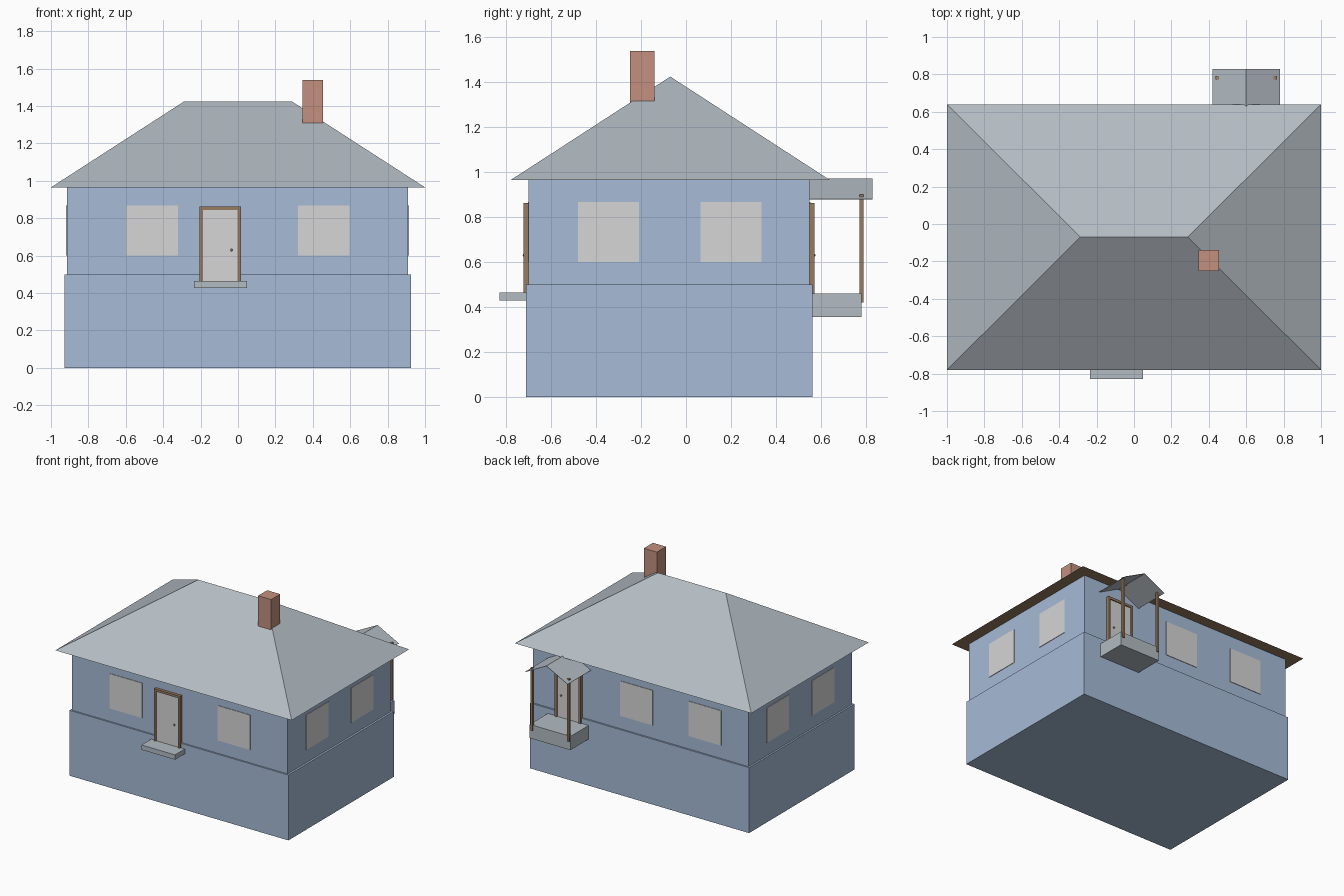
import bpy
import bmesh

cube = bpy.data.objects.get("Cube")
if cube:
    bpy.data.objects.remove(cube, do_unlink=True)


def material(name, rgb):
    m = bpy.data.materials.new(name)
    m.use_nodes = True
    color = (*rgb, 1)
    m.diffuse_color = color
    m.node_tree.nodes["Principled BSDF"].inputs["Base Color"].default_value = color
    return m


BLUE = material("blue_wall", (0.38, 0.50, 0.68))
WHITE = material("pale_grey", (0.67, 0.67, 0.67))
GREY = material("roof_grey", (0.45, 0.50, 0.54))
BRICK = material("brick_red", (0.54, 0.28, 0.21))
WOOD = material("brown_wood", (0.31, 0.20, 0.12))


def mesh_object(name, bm, *mats):
    mesh = bpy.data.meshes.new(name)
    bm.to_mesh(mesh)
    bm.free()
    for m in mats:
        mesh.materials.append(m)
    obj = bpy.data.objects.new(name, mesh)
    bpy.context.collection.objects.link(obj)
    return obj


def box(name, x, y, z, mat):
    """Box from (low, high) ranges on each axis."""
    bm = bmesh.new()
    bmesh.ops.create_cube(bm, size=1)
    for v in bm.verts:
        for i, (low, high) in enumerate((x, y, z)):
            v.co[i] = high if v.co[i] > 0 else low
    return mesh_object(name, bm, mat)


def knob(name, x, y, z):
    bm = bmesh.new()
    bmesh.ops.create_uvsphere(bm, u_segments=10, v_segments=6, radius=0.007)
    bmesh.ops.translate(bm, verts=bm.verts, vec=(x, y, z))
    return mesh_object(name, bm, WOOD)


# House body
X0, X1, Y0, Y1 = -0.915, 0.91, -0.70, 0.55
EAVE = 0.965
box("foundation", (-0.928, 0.925), (-0.712, 0.563), (0, 0.5), BLUE)
box("upper_walls", (X0, X1), (Y0, Y1), (0.5, EAVE), BLUE)

# Hipped roof with a wooden soffit
bm = bmesh.new()
corners = [bm.verts.new((x, y, EAVE)) for x, y in
           ((-1, -0.78), (1, -0.78), (1, 0.64), (-1, 0.64))]
left, right = [bm.verts.new((x, -0.07, 1.425)) for x in (-0.287, 0.287)]
a, b, c, d = corners
for face in ((a, b, right, left), (b, c, right), (c, d, left, right), (d, a, left)):
    bm.faces.new(face)
bm.faces.new((d, c, b, a)).material_index = 1
mesh_object("hipped_roof", bm, GREY, WOOD)

# Chimney
box("chimney", (0.345, 0.455), (-0.25, -0.14), (1.25, 1.54), BRICK)

# Windows as thin plates on all four walls
GLASS_Z = (0.60, 0.867)
for i, x in enumerate((-0.595, 0.32)):
    box(f"front_window_{i}", (x, x + 0.275), (Y0 - 0.004, Y0), GLASS_Z, WHITE)
for i, x in enumerate((-0.685, -0.105)):
    box(f"back_window_{i}", (x, x + 0.275), (Y1, Y1 + 0.004), GLASS_Z, WHITE)
for i, y in enumerate((-0.48, 0.065)):
    span = (y, y + 0.27)
    box(f"left_window_{i}", (X1, X1 + 0.004), span, GLASS_Z, WHITE)
    box(f"right_window_{i}", (X0 - 0.004, X0), span, GLASS_Z, WHITE)


# Doors with wooden frames
def door(name, cx, wall, out, knob_x):
    """out is the outward y direction of the wall."""
    def depth(d):
        return tuple(sorted((wall, wall + out * d)))
    half, bar, low, top = 0.11, 0.018, 0.46, 0.863
    box(name + "_door", (cx - half + bar, cx + half - bar), depth(0.015),
        (low, top - bar), WHITE)
    for side, s in (("left", 1), ("right", -1)):
        xs = sorted((cx + s * half, cx + s * (half - bar)))
        box(f"{name}_frame_{side}", xs, depth(0.023), (low, top), WOOD)
    box(name + "_frame_top", (cx - half, cx + half), depth(0.023),
        (top - bar, top), WOOD)
    knob(name + "_knob", knob_x, wall + out * 0.02, 0.63)


door("front", -0.095, Y0, -1, -0.035)
door("back", 0.60, Y1, 1, 0.66)

# Front step and back porch
box("front_step", (-0.235, 0.048), (-0.83, -0.70), (0.428, 0.465), GREY)
box("porch_floor", (0.43, 0.775), (0.55, 0.782), (0.355, 0.46), GREY)
for side, x in (("right", 0.445), ("left", 0.755)):
    box(f"porch_post_{side}", (x - 0.009, x + 0.009), (0.772, 0.79),
        (0.42, 0.90), WOOD)

# Open gabled sheet over the porch
bm = bmesh.new()
rows = [[bm.verts.new((x, y, z)) for x, z in ((0.42, 0.88), (0.60, 0.972), (0.78, 0.88))]
        for y in (Y1, 0.83)]
for i in range(2):
    bm.faces.new((rows[0][i], rows[0][i + 1], rows[1][i + 1], rows[1][i]))
bmesh.ops.recalc_face_normals(bm, faces=bm.faces)
bm.normal_update()
if bm.faces[:][0].normal.z < 0:
    bmesh.ops.reverse_faces(bm, faces=bm.faces[:])
porch_roof = mesh_object("porch_roof", bm, GREY)
thick = porch_roof.modifiers.new("thickness", "SOLIDIFY")
thick.thickness = 0.003
